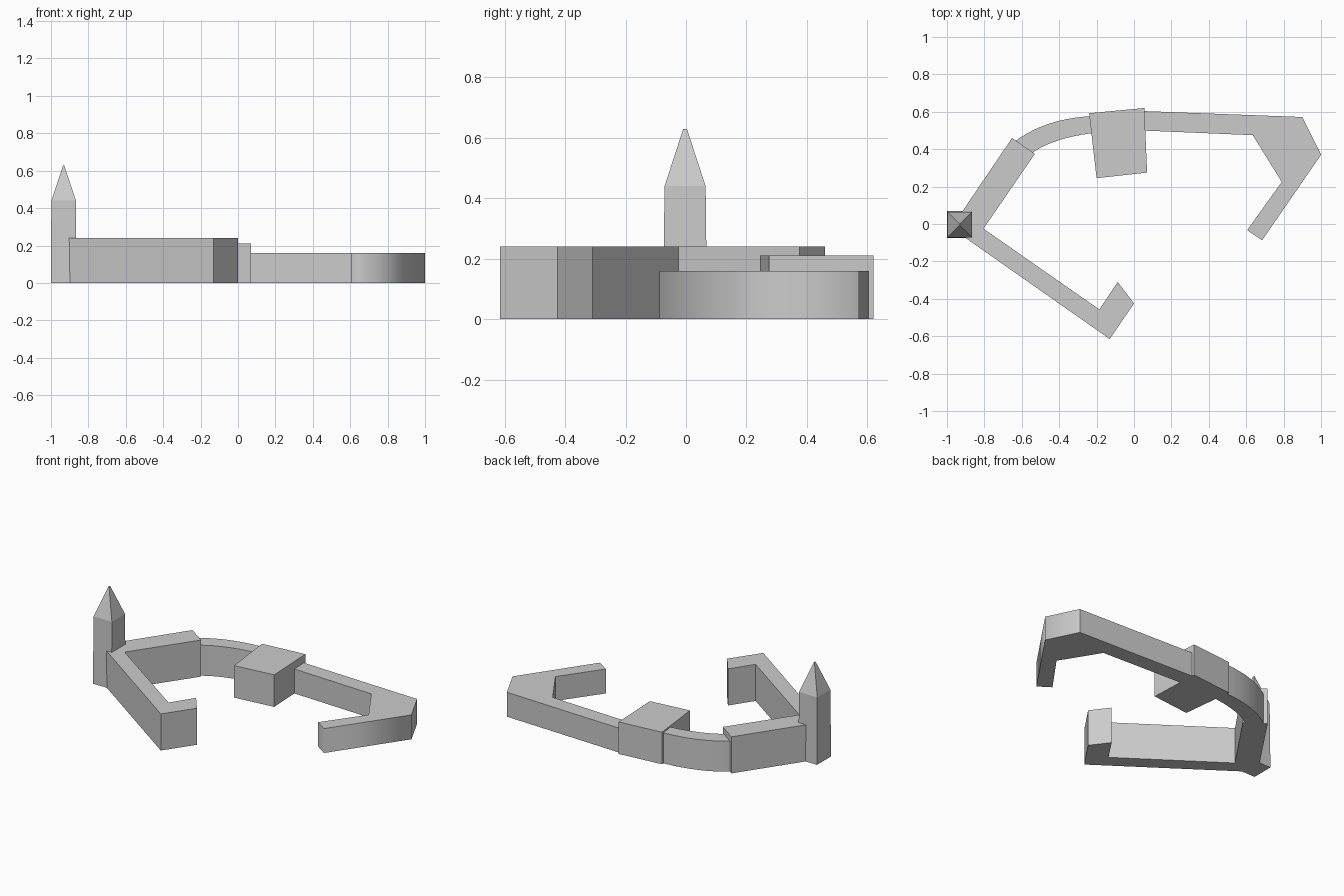
import bpy, bmesh
from mathutils import Vector

old = bpy.data.objects.get("Cube")
if old:
    bpy.data.objects.remove(old, do_unlink=True)

stone = bpy.data.materials.new("grey_stone")
stone.use_nodes = True
colour = (0.6, 0.6, 0.6, 1)
stone.diffuse_color = colour
stone.node_tree.nodes["Principled BSDF"].inputs["Base Color"].default_value = colour


def finish(bm, name):
    bmesh.ops.recalc_face_normals(bm, faces=bm.faces)
    mesh = bpy.data.meshes.new(name)
    bm.to_mesh(mesh)
    bm.free()
    mesh.materials.append(stone)
    obj = bpy.data.objects.new(name, mesh)
    bpy.context.collection.objects.link(obj)
    return obj


def prism(name, outline, height, soft_corners=()):
    """Upright wall from a plan outline; soft_corners are shaded smoothly."""
    bm = bmesh.new()
    low = [bm.verts.new((x, y, 0)) for x, y in outline]
    top = [bm.verts.new((x, y, height)) for x, y in outline]
    bm.faces.new(low)
    bm.faces.new(top)
    n = len(outline)
    for i in range(n):
        j = (i + 1) % n
        bm.faces.new((low[i], low[j], top[j], top[i])).smooth = True
    soft = {bm.edges.get((low[i], top[i])) for i in soft_corners}
    for edge in bm.edges:
        edge.smooth = edge in soft
    return finish(bm, name)


def bend(a, b, c, steps=10):
    """Points on a quadratic curve."""
    a, b, c = Vector(a), Vector(b), Vector(c)
    ts = [i / steps for i in range(steps + 1)]
    return [a * (1 - t) ** 2 + b * 2 * t * (1 - t) + c * t * t for t in ts]


# Tall hooked wall around the tower corner
prism("tall_wall", [(-0.95, -0.04), (-0.13, -0.615), (0, -0.425), (-0.087, -0.31),
                    (-0.185, -0.457), (-0.805, -0.025), (-0.53, 0.375),
                    (-0.652, 0.46), (-0.95, 0.02)], 0.24)

# Curved link wall
outer = bend((-0.645, 0.435), (-0.48, 0.565), (-0.22, 0.577))
inner = bend((-0.56, 0.37), (-0.43, 0.465), (-0.2, 0.488))
count = len(outer)
soft = [i for i in range(2 * count) if i % count not in (0, count - 1)]
prism("curved_wall", outer + inner[::-1], 0.2, soft)

# Gatehouse block
prism("gatehouse", [(-0.24, 0.592), (0.055, 0.62), (0.07, 0.275), (-0.2, 0.245)], 0.21)

# Low wall that hooks back toward the front
prism("low_wall", [(0.04, 0.604), (0.9, 0.572), (1, 0.37), (0.685, -0.087),
                   (0.605, -0.033), (0.79, 0.225), (0.635, 0.475), (0.04, 0.5)],
      0.16, (2, 3))

# Square tower with a pointed roof, lofted through rectangular rings
bm = bmesh.new()
rings = []
for z, hx, hy in ((0, 0.068, 0.073), (0.44, 0.066, 0.068), (0.63, 0.002, 0.006)):
    rings.append([bm.verts.new((-0.932 + sx * hx, -0.003 + sy * hy, z))
                  for sx, sy in ((-1, -1), (1, -1), (1, 1), (-1, 1))])
for a, b in zip(rings, rings[1:]):
    for i in range(4):
        j = (i + 1) % 4
        bm.faces.new((a[i], a[j], b[j], b[i]))
bm.faces.new(rings[0])
bm.faces.new(rings[-1])
finish(bm, "tower")
